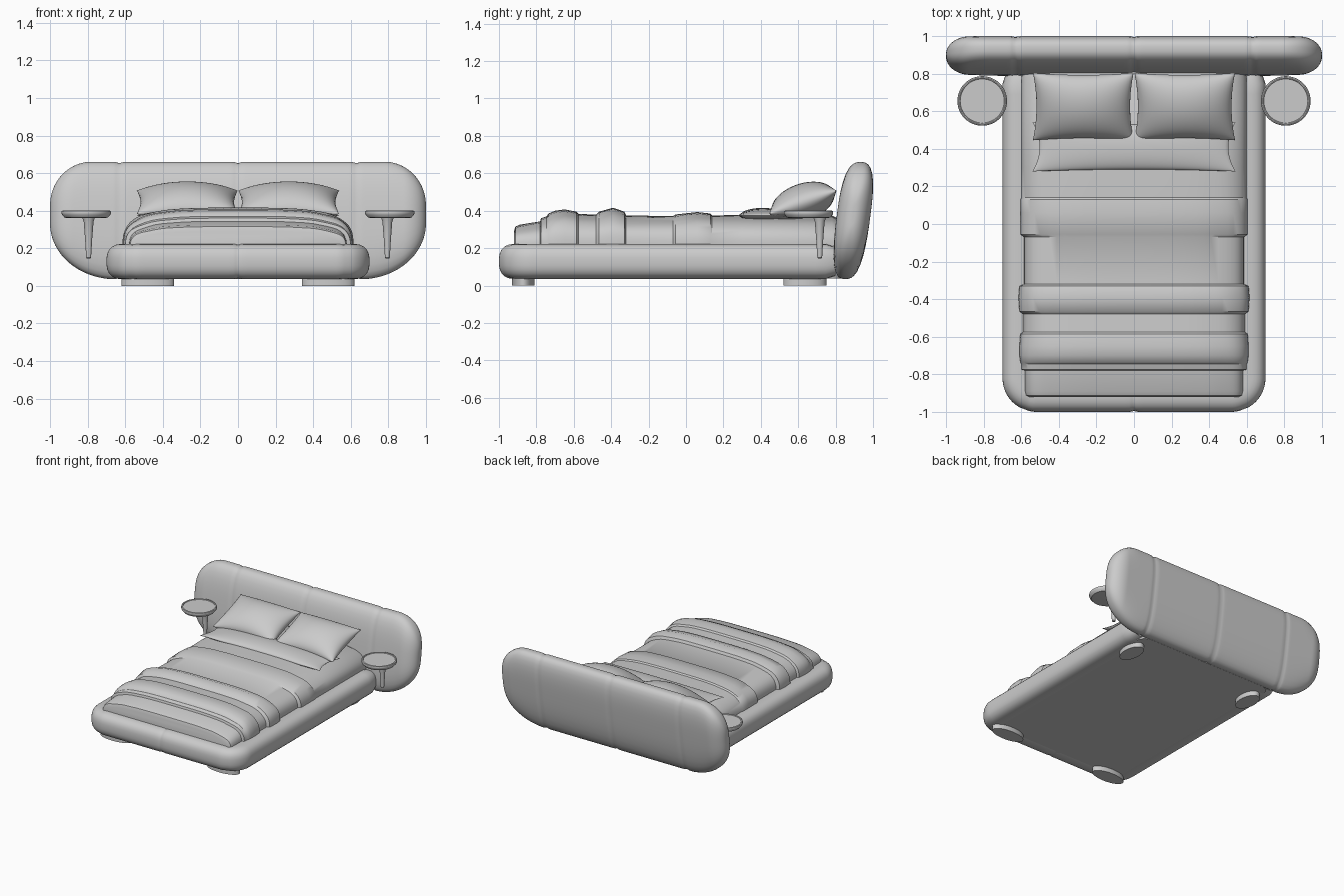
import bpy, bmesh
from math import sin, cos, pi, exp, radians
from mathutils import Vector, Matrix

cube = bpy.data.objects.get("Cube")
if cube:
    bpy.data.objects.remove(cube)

grey = bpy.data.materials.new("plain grey")
grey.use_nodes = True
COLOUR = (0.6, 0.6, 0.6, 1)
grey.diffuse_color = COLOUR
grey.node_tree.nodes["Principled BSDF"].inputs["Base Color"].default_value = COLOUR


def finish(name, bm, angle=40):
    """Turn a bmesh into a smooth shaded object with sharp creases."""
    bmesh.ops.remove_doubles(bm, verts=bm.verts, dist=0.0001)
    bmesh.ops.recalc_face_normals(bm, faces=bm.faces)
    mesh = bpy.data.meshes.new(name)
    bm.to_mesh(mesh)
    bm.free()
    mesh.materials.append(grey)
    mesh.polygons.foreach_set("use_smooth", [True] * len(mesh.polygons))
    mesh.set_sharp_from_angle(angle=radians(angle))
    obj = bpy.data.objects.new(name, mesh)
    bpy.context.scene.collection.objects.link(obj)
    return obj


def loft(name, rings, angle=40):
    """Skin closed rings of equal length and cap both ends."""
    bm = bmesh.new()
    loops = [[bm.verts.new(p) for p in ring] for ring in rings]
    n = len(loops[0])
    for a, b in zip(loops, loops[1:]):
        for i in range(n):
            j = (i + 1) % n
            bm.faces.new((a[i], a[j], b[j], b[i]))
    bm.faces.new(loops[0])
    bm.faces.new(loops[-1])
    return finish(name, bm, angle)


def rounded(t, power):
    """Point on a unit superellipse."""
    c, s = cos(t), sin(t)
    r = (abs(c) ** power + abs(s) ** power) ** (-1 / power)
    return c * r, s * r


def quarter(d, start, radius):
    """1 before start, falling to 0 over radius along a quarter circle."""
    k = min(1, max(0, (d - start) / radius))
    return max(0, 1 - k * k) ** 0.5


def groove(x, seams, width=0.012):
    return sum(exp(-((x - s) / width) ** 2) for s in seams)


# Headboard: upright padded slab, stitched into four panels
def headboard_ring(x):
    seam = groove(x, (-0.63, 0, 0.63), 0.014)
    top = 0.05 + 0.23 * quarter(abs(x), 0.78, 0.22) - 0.008 * seam
    low = 0.05 + 0.295 * quarter(abs(x), 0.65, 0.35) - 0.008 * seam
    thick = 0.004 + 0.086 * quarter(abs(x), 0.88, 0.12) - 0.005 * seam
    ring = []
    for i in range(40):
        c, s = rounded(2 * pi * i / 40, 2.8)
        z = 0.38 + s * (top if s > 0 else low)
        ring.append((x, 0.893 + 0.13 * (z - 0.35) + c * thick, z))
    return ring


loft("headboard", [headboard_ring(sin(pi * (i / 160 - 0.5))) for i in range(161)])

# Padded rail: a soft tube swept round both sides and the foot
half = [(x / 20 * 0.52, -0.905) for x in range(20)]
half += [(0.02 * k, -0.905) for k in (0.5,)]
half = sorted(half)
half += [(0.52 + 0.085 * sin(a), -0.82 - 0.085 * cos(a))
         for a in (pi / 2 * i / 12 for i in range(13))]
half += [(0.605, -0.82 + 1.62 * i / 30) for i in range(1, 31)]
path = [Vector((-x, y, 0)) for x, y in reversed(half[1:])] + [Vector((x, y, 0)) for x, y in half]
rings = []
for i, p in enumerate(path):
    d = (path[min(i + 1, len(path) - 1)] - path[max(i - 1, 0)]).normalized()
    out = Vector((d.y, -d.x, 0))
    seam = groove(p.x, (0,), 0.01) + 0.6 * groove(p.x, (-0.55, 0.55), 0.01)
    size = (1 - 0.05 * seam) * (0.6 + 0.4 * quarter(p.y, 0.74, 0.07))
    ring = []
    for k in range(28):
        c, s = rounded(2 * pi * k / 28, 2.7)
        ring.append(p + out * c * 0.095 * size + Vector((0, 0, 0.129 + s * 0.094 * size)))
    rings.append(ring)
loft("padded_rail", rings)

# Platform filling the space between the rails
bm = bmesh.new()
bmesh.ops.create_cube(bm, size=1, matrix=Matrix.Translation((0, -0.04, 0.12))
                      @ Matrix.Diagonal((1.22, 1.74, 0.165, 1)))
bmesh.ops.bevel(bm, geom=[e for e in bm.edges if abs(e.verts[0].co.z - e.verts[1].co.z) > 0.1],
                offset=0.08, segments=6, affect='EDGES', profile=0.5)
finish("platform", bm)


# Mattress and layered covers: arched sections along the length
def arch(y, top, width):
    ring = []
    for i in range(49):
        c, s = rounded(pi * i / 48, 3.6)
        wrinkle = 0.003 * sin(23 * c + 9 * y) * s * (1 - s) * 4
        ring.append((c * width, y, 0.19 + s * (top - 0.19) + wrinkle))
    return ring


covers = [
    (-0.92, 0.29, 0.56), (-0.912, 0.315, 0.575), (-0.89, 0.325, 0.58), (-0.78, 0.343, 0.58),
    (-0.775, 0.36, 0.6), (-0.745, 0.37, 0.6), (-0.735, 0.385, 0.605), (-0.7, 0.4, 0.61),
    (-0.65, 0.407, 0.61), (-0.585, 0.395, 0.605), (-0.575, 0.383, 0.59), (-0.48, 0.379, 0.59),
    (-0.465, 0.395, 0.61), (-0.39, 0.416, 0.615), (-0.33, 0.395, 0.61), (-0.32, 0.375, 0.585),
    (-0.07, 0.371, 0.585), (-0.055, 0.38, 0.605), (0.06, 0.393, 0.605), (0.13, 0.385, 0.605),
    (0.14, 0.375, 0.6), (0.3, 0.377, 0.6), (0.78, 0.375, 0.6), (0.81, 0.36, 0.59),
]
loft("mattress_and_covers", [arch(*c) for c in covers], 35)


# Pillows: puffed grids with pinched corners
def pillow(name, place, hx, hy, puff, tilt):
    bm = bmesh.new()
    n = 24
    turn = Matrix.Translation(place) @ Matrix.Rotation(radians(tilt), 4, 'X')
    for side in (1, -1):
        grid = []
        for i in range(n + 1):
            u = sin(pi * (i / n - 0.5))
            row = []
            for j in range(n + 1):
                v = sin(pi * (j / n - 0.5))
                point = Vector((hx * u * (1 - 0.07 * (1 - v * v)),
                                hy * v * (1 - 0.08 * (1 - u * u)),
                                side * puff * ((1 - u * u) * (1 - v * v)) ** 0.5))
                row.append(bm.verts.new(turn @ point))
            grid.append(row)
        for i in range(n):
            for j in range(n):
                bm.faces.new((grid[i][j], grid[i + 1][j], grid[i + 1][j + 1], grid[i][j + 1]))
    finish(name, bm, 60)


for label, sx in (("left", 1), ("right", -1)):
    pillow(label + "_pillow", (sx * 0.27, 0.625, 0.445), 0.268, 0.19, 0.1, 19)
pillow("folded_sheet", (0, 0.41, 0.375), 0.54, 0.13, 0.04, 0)


# Turned parts: profile of (radius, height) spun round z
def lathe(name, x, y, profile, sides=48, sx=1, sy=1):
    loft(name, [[(x + r * sx * cos(2 * pi * i / sides), y + r * sy * sin(2 * pi * i / sides), z)
                 for i in range(sides)] for r, z in profile], 35)


TABLE = [(0.09, 0.36), (0.115, 0.363), (0.129, 0.378), (0.132, 0.39), (0.13, 0.398),
         (0.124, 0.401), (0.119, 0.4), (0.117, 0.395)]
STEM = [(0.009, 0.145), (0.013, 0.15), (0.019, 0.25), (0.026, 0.34), (0.034, 0.365)]
FOOT = [(1, 0), (1, 0.05)]
for label, s in (("left", 1), ("right", -1)):
    lathe(label + "_table_top", s * 0.808, 0.655, TABLE)
    lathe(label + "_table_stem", s * 0.795, 0.715, STEM, 24)
    # Low rounded feet
    lathe(label + "_front_foot", s * 0.48, -0.87, FOOT, 40, 0.14, 0.06)
    lathe(label + "_back_foot", s * 0.555, 0.635, FOOT, 40, 0.065, 0.115)
